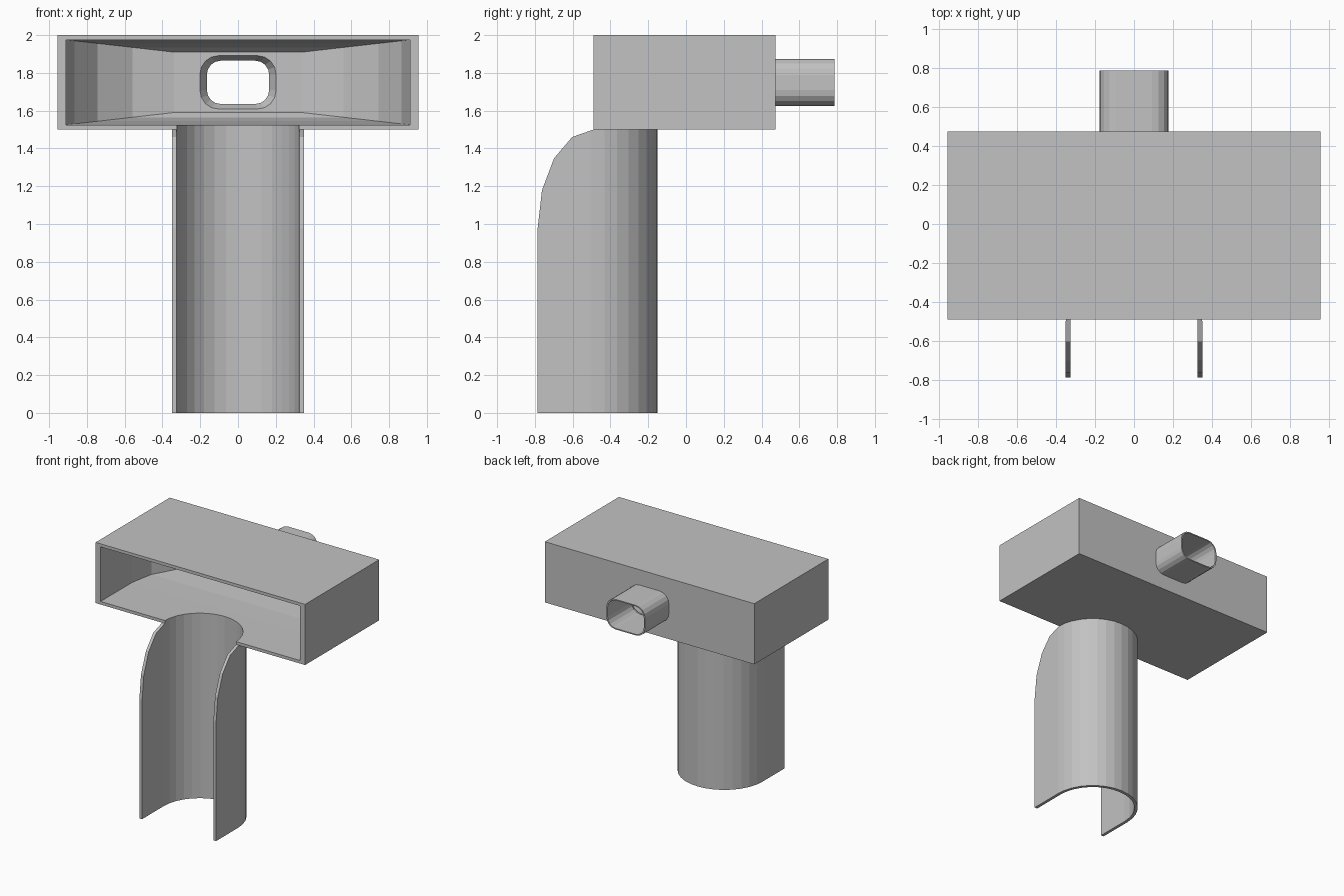
import bpy, bmesh
from math import sin, cos, pi

if "Cube" in bpy.data.objects:
    bpy.data.objects.remove(bpy.data.objects["Cube"])

grey = bpy.data.materials.new("light_grey")
grey.use_nodes = True
grey.diffuse_color = (0.54, 0.54, 0.54, 1)
grey.node_tree.nodes["Principled BSDF"].inputs["Base Color"].default_value = (0.54, 0.54, 0.54, 1)

FRONT, BACK, BOTTOM, TOP = -0.49, 0.475, 1.5, 2.0
MID = (BOTTOM + TOP) / 2


def finish(name, bm):
    bmesh.ops.recalc_face_normals(bm, faces=bm.faces[:])
    mesh = bpy.data.meshes.new(name)
    bm.to_mesh(mesh)
    bm.free()
    mesh.materials.append(grey)
    obj = bpy.data.objects.new(name, mesh)
    bpy.context.collection.objects.link(obj)
    return obj


def loft(name, rings):
    """Solid skinned through matching closed rings of points."""
    bm = bmesh.new()
    loops = [[bm.verts.new(p) for p in ring] for ring in rings]
    for a, b in zip(loops, loops[1:]):
        for i in range(len(a)):
            j = (i + 1) % len(a)
            bm.faces.new((a[i], a[j], b[j], b[i]))
    bm.faces.new(loops[0])
    bm.faces.new(loops[-1])
    return finish(name, bm)


def hull(name, points):
    bm = bmesh.new()
    for p in points:
        bm.verts.new(p)
    bmesh.ops.convex_hull(bm, input=bm.verts[:])
    bmesh.ops.dissolve_limit(bm, angle_limit=0.005, verts=bm.verts[:], edges=bm.edges[:])
    return finish(name, bm)


def combine(obj, tool, operation="DIFFERENCE"):
    mod = obj.modifiers.new("cut", "BOOLEAN")
    mod.object, mod.operation, mod.solver = tool, operation, "EXACT"
    bpy.context.view_layer.objects.active = obj
    bpy.ops.object.modifier_apply(modifier=mod.name)


def u_outline(radius, front, z):
    """Half round at the back with straight sides running forward."""
    arc = [(radius * cos(pi * i / 16), -0.5 + radius * sin(pi * i / 16), z) for i in range(17)]
    return [(radius, front, z)] + arc + [(-radius, front, z)]


def rounded(hw, hh, r, y):
    """Rounded rectangle facing along y."""
    ring = []
    for q, (sx, sz) in enumerate([(1, 1), (-1, 1), (-1, -1), (1, -1)]):
        for i in range(5):
            a = pi / 2 * (q + i / 4)
            ring.append((sx * (hw - r) + r * cos(a), y, MID + sz * (hh - r) + r * sin(a)))
    return ring


# Housing: a box with a funnel-shaped hollow open at the front
housing = hull("housing", [(x, y, z) for x in (-0.955, 0.955)
                           for y in (FRONT, BACK) for z in (BOTTOM, TOP)])
hollow = []
for sx in (-1, 1):
    for sz in (-1, 1):
        hollow.append((sx * 0.91, -0.7, MID + sz * 0.225))
        for i in range(5):
            t = pi / 8 * i
            hollow.append((sx * (0.34 + 0.57 * cos(t)), -0.08 + 0.5 * sin(t),
                           MID + sz * (0.16 + 0.065 * cos(t))))
hollow_cutter = hull("hollow_cutter", hollow)
combine(housing, hollow_cutter)

# Outlet tube with a flared mouth in the back wall
bore_cutter = loft("bore_cutter", [rounded(0.235, 0.165, 0.12, 0.37), rounded(0.165, 0.115, 0.075, BACK),
                                   rounded(0.165, 0.115, 0.075, 0.9)])
outlet_tube = loft("outlet_tube", [rounded(0.177, 0.124, 0.084, y) for y in (BACK - 0.01, 0.785)])
combine(housing, bore_cutter)
combine(outlet_tube, bore_cutter)

# Scoop: open-fronted half pipe whose front edges curve back to the housing
scoop = loft("scoop", [u_outline(0.35, -0.9, z) for z in (0, BOTTOM)])
scoop_cutter = loft("scoop_cutter", [u_outline(0.325, -1, z) for z in (-0.1, 1.6)])
side = [(0, 0), (-0.785, 0)]
side += [(FRONT - 0.295 * cos(pi / 8 * i), 0.98 + 0.52 * sin(pi / 8 * i)) for i in range(5)]
side += [(0, BOTTOM)]
side_trim = loft("side_trim", [[(x, y, z) for y, z in side] for x in (-0.5, 0.5)])
combine(scoop, scoop_cutter)
combine(scoop, side_trim, "INTERSECT")
combine(housing, scoop_cutter)

for helper in (hollow_cutter, bore_cutter, scoop_cutter, side_trim):
    bpy.data.objects.remove(helper)
